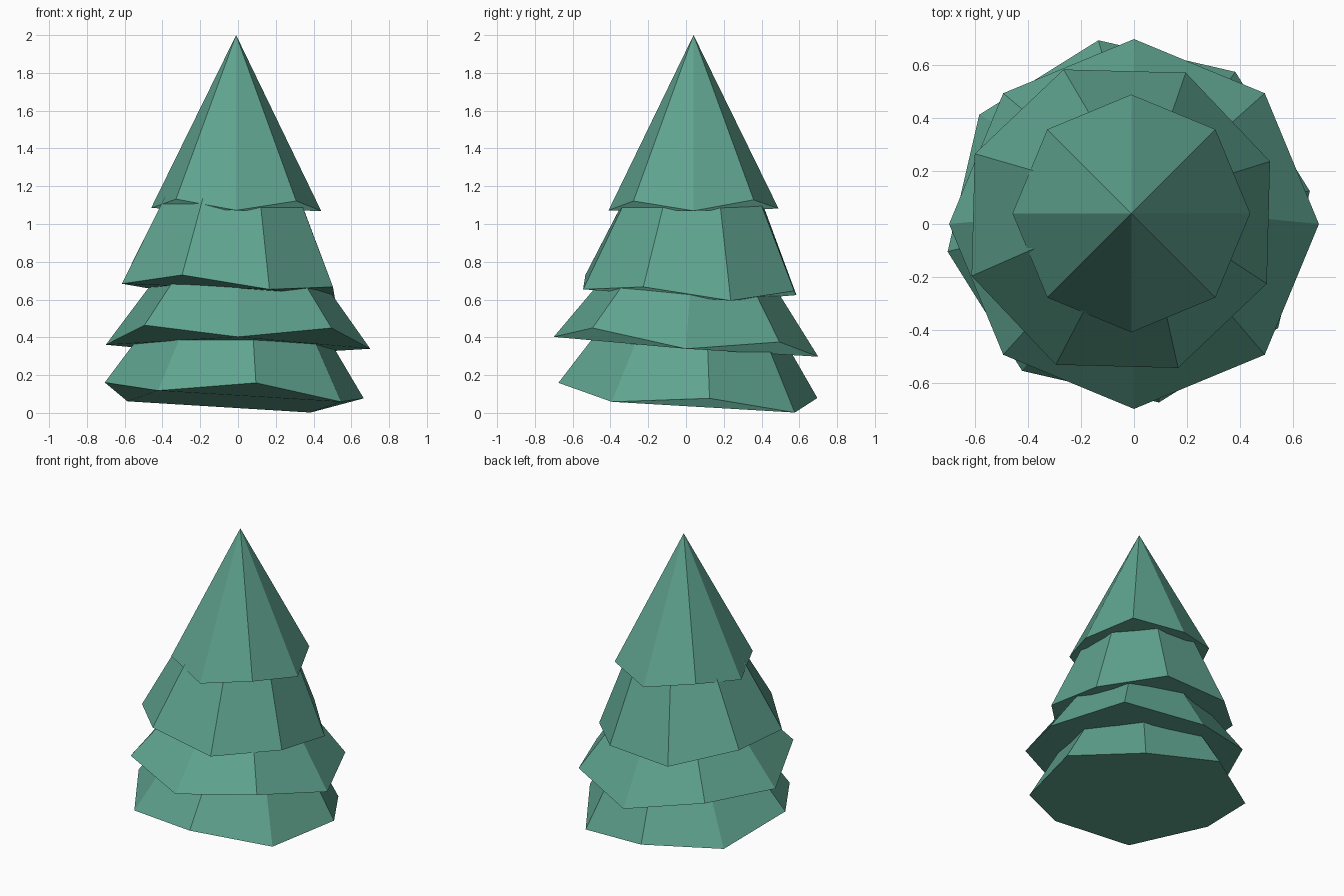
import bpy
import bmesh
import math

cube = bpy.data.objects.get("Cube")
if cube:
    bpy.data.objects.remove(cube, do_unlink=True)

SIDES = 8

# Single foliage colour
green = bpy.data.materials.new("foliage_green")
green.use_nodes = True
colour = (0.115, 0.37, 0.275, 1.0)
green.diffuse_color = colour
bsdf = green.node_tree.nodes["Principled BSDF"]
bsdf.inputs["Base Color"].default_value = colour
bsdf.inputs["Roughness"].default_value = 0.9


def tier(name, centre, radius, turn, low, high, tilt, top_z, top_scale):
    """Tilted eight-sided skirt with a zigzag hem; top_scale 0 gives a point."""
    bm = bmesh.new()
    cx, cy = centre
    tx, ty = tilt
    rise = top_z - (low + high) / 2
    # The axis leans with the tilt of the hem
    ax, ay = cx - tx * rise, cy - ty * rise
    hem, crown = [], []
    for i in range(SIDES):
        a = math.radians(turn) + math.tau * i / SIDES
        dx, dy = radius * math.cos(a), radius * math.sin(a)
        z = (high if i % 2 else low) + tx * dx + ty * dy
        hem.append(bm.verts.new((cx + dx, cy + dy, z)))
        if top_scale:
            sx, sy = dx * top_scale, dy * top_scale
            crown.append(bm.verts.new((ax + sx, ay + sy,
                                       top_z + tx * sx + ty * sy)))
    # Underside
    bm.faces.new(hem[::-1])
    # Sloping sides
    if top_scale:
        bm.faces.new(crown)
        for i in range(SIDES):
            j = (i + 1) % SIDES
            bm.faces.new((hem[i], hem[j], crown[j], crown[i]))
    else:
        tip = bm.verts.new((cx, cy, top_z))
        for i in range(SIDES):
            bm.faces.new((hem[i], hem[(i + 1) % SIDES], tip))
    mesh = bpy.data.meshes.new(name)
    bm.to_mesh(mesh)
    bm.free()
    mesh.materials.append(green)
    obj = bpy.data.objects.new(name, mesh)
    bpy.context.collection.objects.link(obj)
    return obj


# Foliage tiers from the ground up
tier("bottom_tier", (-0.02, 0.01), 0.695, 54.5, 0.06, 0.119, (-0.05, -0.067), 0.55, 0.58)
tier("lower_middle_tier", (0.0, 0.0), 0.70, 0, 0.35, 0.42, (-0.015, -0.075), 0.85, 0.48)
tier("upper_middle_tier", (-0.05, 0.02), 0.605, 21, 0.639, 0.688, (-0.06, -0.05), 1.30, 0.505)
tier("top_tier", (-0.01, 0.04), 0.45, 0, 1.077, 1.13, (-0.016, 0.01), 2.0, 0)
